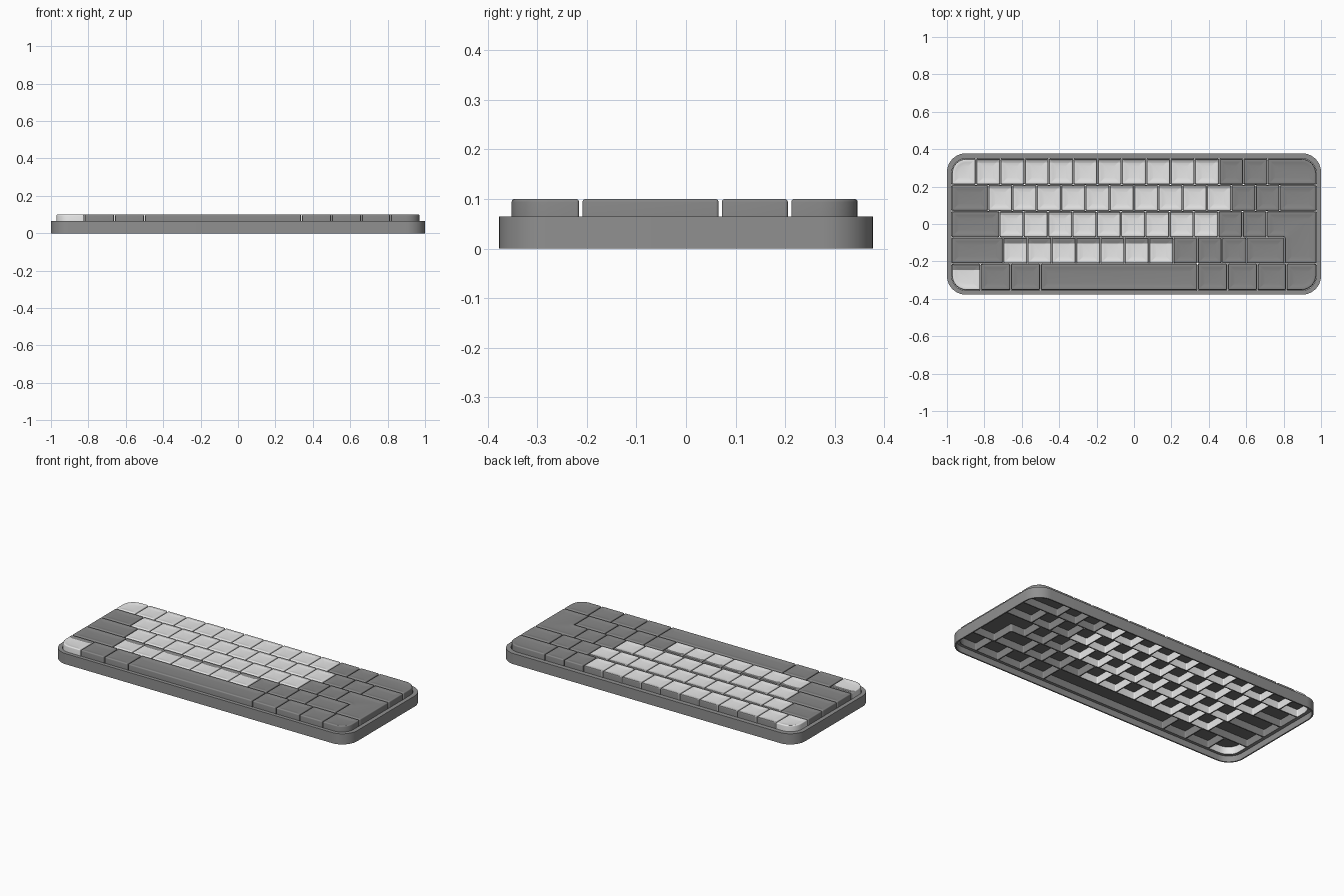
import bpy, bmesh, math
from mathutils import Vector

if "Cube" in bpy.data.objects:
    bpy.data.objects.remove(bpy.data.objects["Cube"])


def material(name, v):
    m = bpy.data.materials.new(name)
    m.diffuse_color = (v, v, v, 1)
    m.use_nodes = True
    m.node_tree.nodes["Principled BSDF"].inputs["Base Color"].default_value = m.diffuse_color
    return m


CASE = material("case grey", 0.28)
DARK = material("dark key grey", 0.24)
LIGHT = material("light key grey", 0.9)
MID = material("light key back edge grey", 0.5)
INNER = material("key inside charcoal", 0.16)

RIM_Z, PLATE_Z, KEY_Z, EDGE, GAP = 0.065, 0.036, 0.1, 0.006, 0.0035
UNDER_Z = 0.08


def outline(corners, radii, d=0.0, seg=6):
    """Rounded, inset outline of a counter-clockwise right-angled polygon."""
    pts, n = [], len(corners)
    for i, c in enumerate(corners):
        c = Vector(c)
        e0 = (c - Vector(corners[i - 1])).normalized()
        e1 = (Vector(corners[(i + 1) % n]) - c).normalized()
        p = c + d * (Vector((-e0.y, e0.x)) + Vector((-e1.y, e1.x)))
        convex = e0.cross(e1) > 0
        r = max(radii[i] - d, 0.003) if convex else radii[i] + d
        o = p - e0 * r + e1 * r          # arc centre
        for k in range(seg + 1):
            a = math.pi / 2 * k / seg
            pts.append(o + r * (e0 * math.sin(a) - e1 * math.cos(a)))
    return pts


def ring(bm, pts, z):
    return [bm.verts.new((p.x, p.y, z)) for p in pts]


def bridge(bm, a, b):
    n = len(a)
    return [bm.faces.new((a[i], a[(i + 1) % n], b[(i + 1) % n], b[i])) for i in range(n)]


def finish(bm, name, mats):
    me = bpy.data.meshes.new(name)
    bm.to_mesh(me)
    bm.free()
    for m in mats:
        me.materials.append(m)
    ob = bpy.data.objects.new(name, me)
    bpy.context.collection.objects.link(ob)
    return ob


def rect(x0, y0, x1, y1):
    return [(x0, y0), (x1, y0), (x1, y1), (x0, y1)]


plate = bmesh.new()   # thin web between the keys


def key(name, corners, radii, light=False, strip=0.0, strip_mat=1):
    # plate flange around the key
    cell = ring(plate, outline(corners, radii), PLATE_Z)
    hole = ring(plate, outline(corners, radii, GAP), PLATE_Z)
    bridge(plate, cell, hole)
    # hollow key cap: rounded top edge, then a shallow dished top
    steps = [(EDGE * (1 - math.cos(math.radians(a))),
              KEY_Z - EDGE + EDGE * math.sin(math.radians(a))) for a in (0, 30, 60, 90)]
    steps += [(0.018, KEY_Z - 0.003), (0.034, KEY_Z - 0.005)]
    bm = bmesh.new()
    prev = ring(bm, outline(corners, radii, GAP), PLATE_Z)
    for d, z in steps:
        cur = ring(bm, outline(corners, radii, GAP + d), z)
        bridge(bm, prev, cur)
        prev = cur
    bm.faces.new(prev)
    # darker back strip and back wall of the light keys
    if light and strip:
        top = max(c[1] for c in corners)
        for d in (strip, GAP + 0.003):
            bmesh.ops.bisect_plane(bm, geom=bm.verts[:] + bm.edges[:] + bm.faces[:],
                                   plane_co=(0, top - d, 0), plane_no=(0, 1, 0))
        bm.normal_update()
        for f in bm.faces:
            y = f.calc_center_median().y
            if y > top - GAP - 0.003:
                f.material_index = 1
            elif y > top - strip and f.normal.z > 0.3:
                f.material_index = strip_mat
    # underside of the cap
    under = ring(bm, outline(corners, radii, GAP + 0.001), UNDER_Z)
    f = bm.faces.new(under[::-1])
    f.material_index = 2
    finish(bm, name, [LIGHT if light else DARK, DARK, INNER, MID])


# rows: x edges of the keys, which keys are light, back strip depth and colour slot
U, X = 0.13, 0.975
Y = [0.350, 0.209, 0.069, -0.071, -0.2125, -0.3555]


def run(start, count):
    return [start + U * i for i in range(count + 1)]


rows = [
    (run(-X, 13) + [X], range(0, 11), 0.02, 3),
    ([-X] + run(-0.78, 12) + [X], range(1, 11), 0.02, 3),
    ([-X] + run(-0.72, 11), range(1, 10), 0.02, 3),
    ([-X] + run(-0.70, 10) + [0.805], range(1, 8), 0.034, 1),
    ([-X, -0.82, -0.66, -0.50, 0.34, 0.50, 0.66, 0.815, X], range(0, 1), 0.034, 1),
]
R, BIG = 0.009, 0.078
# keys in the case corners follow its rounding
for r, (xs, light, strip, slot) in enumerate(rows):
    last = len(xs) - 2
    corner = {(0, 0): 3, (0, 13): 2, (4, 0): 0, (4, 7): 1}
    for i in range(last + 1):
        radii = [R] * 4
        if (r, i) in corner:
            radii[corner[r, i]] = BIG
        key(f"key_row{r + 1}_{i + 1:02d}", rect(xs[i], Y[r + 1], xs[i + 1], Y[r]),
            radii, i in light, 0 if (r, i) == (0, 0) else strip, slot)

# L-shaped key spanning rows three and four
key("tall_corner_key", [(0.805, Y[4]), (X, Y[4]), (X, Y[2]), (0.71, Y[2]),
                        (0.71, Y[3]), (0.805, Y[3])], [R] * 6)
finish(plate, "switch_plate", [CASE])

# case: thin open-bottomed wall with a raised rim around the keys
bm = bmesh.new()
body, rad = rect(-1, -0.3775, 1, 0.3775), [0.1] * 4
field = outline(rect(-X, Y[5], X, Y[0]), [BIG] * 4, 0, 10)
outer, inner = outline(body, rad, 0, 10), outline(body, rad, 0.008, 10)
sections = [(field, PLATE_Z), (inner, PLATE_Z), (inner, 0.0),
            (outer, 0.0), (outer, RIM_Z), (field, RIM_Z)]
rings = [ring(bm, p, z) for p, z in sections]
for a, b in zip(rings, rings[1:] + rings[:1]):
    bridge(bm, a, b)
bmesh.ops.recalc_face_normals(bm, faces=bm.faces[:])
finish(bm, "case", [CASE])

# smooth shading with sharp edges kept
bpy.ops.object.select_all(action='SELECT')
bpy.context.view_layer.objects.active = bpy.data.objects["case"]
bpy.ops.object.shade_smooth_by_angle(angle=math.radians(35))
